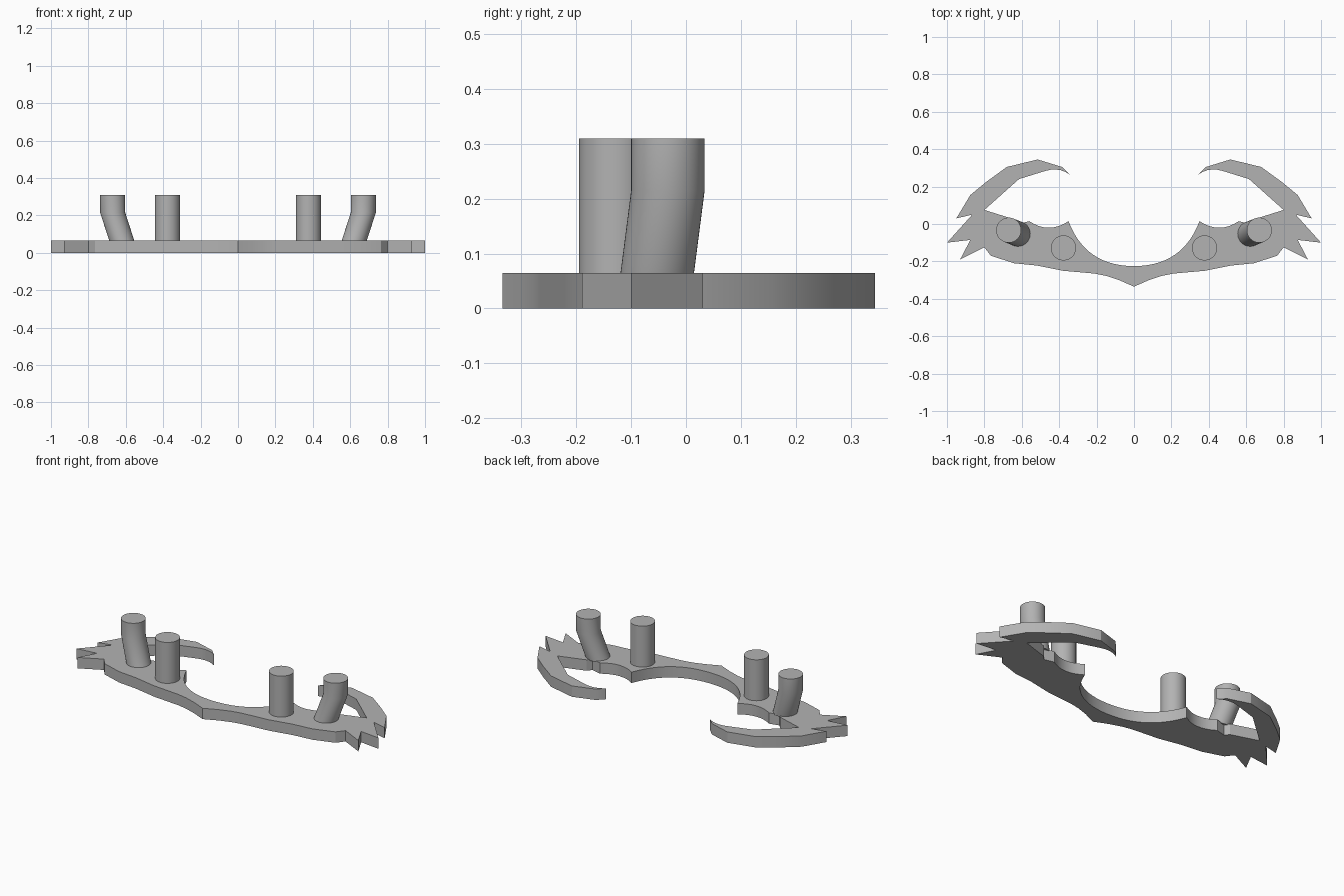
import bpy, bmesh, math
from mathutils import Vector

if "Cube" in bpy.data.objects:
    bpy.data.objects.remove(bpy.data.objects["Cube"], do_unlink=True)

grey = bpy.data.materials.new("plain grey")
grey.use_nodes = True
COLOUR = (0.45, 0.45, 0.45, 1)
grey.diffuse_color = COLOUR
grey.node_tree.nodes["Principled BSDF"].inputs["Base Color"].default_value = COLOUR

PLATE = 0.065
TOP = 0.31


def finish(name, bm, smooth=30):
    bmesh.ops.recalc_face_normals(bm, faces=bm.faces)
    mesh = bpy.data.meshes.new(name)
    bm.to_mesh(mesh)
    bm.free()
    mesh.materials.append(grey)
    ob = bpy.data.objects.new(name, mesh)
    bpy.context.collection.objects.link(ob)
    bpy.ops.object.select_all(action='DESELECT')
    ob.select_set(True)
    bpy.context.view_layer.objects.active = ob
    bpy.ops.object.shade_smooth_by_angle(angle=math.radians(smooth))


def curve(a, b, c, n=8):
    """Quadratic arc from a to c, pulled towards b, without its last point."""
    a, b, c = map(Vector, (a, b, c))
    return [tuple(a * (1 - t) ** 2 + b * 2 * t * (1 - t) + c * t * t)
            for t in (i / n for i in range(n))]


# Half outline: front edge, claw points, hooked arm, then the inner bays
front = [(0, -.335), (.08, -.3), (.15, -.277), (.21, -.265), (.38, -.25),
         (.52, -.222), (.64, -.21), (.765, -.17)]
claws = [(.8, -.125), (.93, -.19), (.875, -.085), (1, -.1), (.865, .05), (.95, .03)]
hook = [(.875, .155), (.79, .225), (.68, .305), (.515, .345), (.385, .305), (.353, .273)]
hook += curve((.345, .265), (.4, .305), (.47, .285), 5)
hook += [(.47, .285), (.615, .24), (.8, .075), (.64, .025), (.62, 0)]
bays = curve((.56, .015), (.455, -.055), (.35, .015), 8)
bays += curve((.35, .015), (.26, -.225), (0, -.225), 14)
half = front + claws + hook + bays + [(0, -.225)]
outline = half + [(-x, y) for x, y in reversed(half[1:-1])]

# Flat plate, extruded from its outline
bm = bmesh.new()
base = bm.faces.new([bm.verts.new((x, y, 0)) for x, y in outline])
up = bmesh.ops.extrude_face_region(bm, geom=[base], use_keep_orig=True)
bmesh.ops.translate(bm, vec=(0, 0, PLATE),
                    verts=[v for v in up["geom"] if isinstance(v, bmesh.types.BMVert)])
bmesh.ops.triangulate(bm, faces=[f for f in bm.faces if len(f.verts) > 4])
finish("claw_plate", bm)


def pillar(name, centres, radius=.067, sides=48):
    """Round post with level rings stacked through the given centres."""
    bm = bmesh.new()
    rings = []
    for c in centres:
        made = bmesh.ops.create_circle(bm, segments=sides, radius=radius)["verts"]
        bmesh.ops.translate(bm, vec=c, verts=made)
        rings.append(made)
    for low, high in zip(rings, rings[1:]):
        for i in range(sides):
            j = (i + 1) % sides
            bm.faces.new((low[i], low[j], high[j], high[i]))
    bm.faces.new(rings[0])
    bm.faces.new(rings[-1])
    finish(name, bm)


# Straight inner posts and bent outer posts
for side, s in (("left", 1), ("right", -1)):
    pillar("inner_post_" + side, [(s * .377, -.128, .03), (s * .377, -.128, TOP)])
    pillar("outer_post_" + side, [(s * .62, -.053, PLATE - .005),
                                  (s * .67, -.033, .215), (s * .67, -.033, TOP)])
